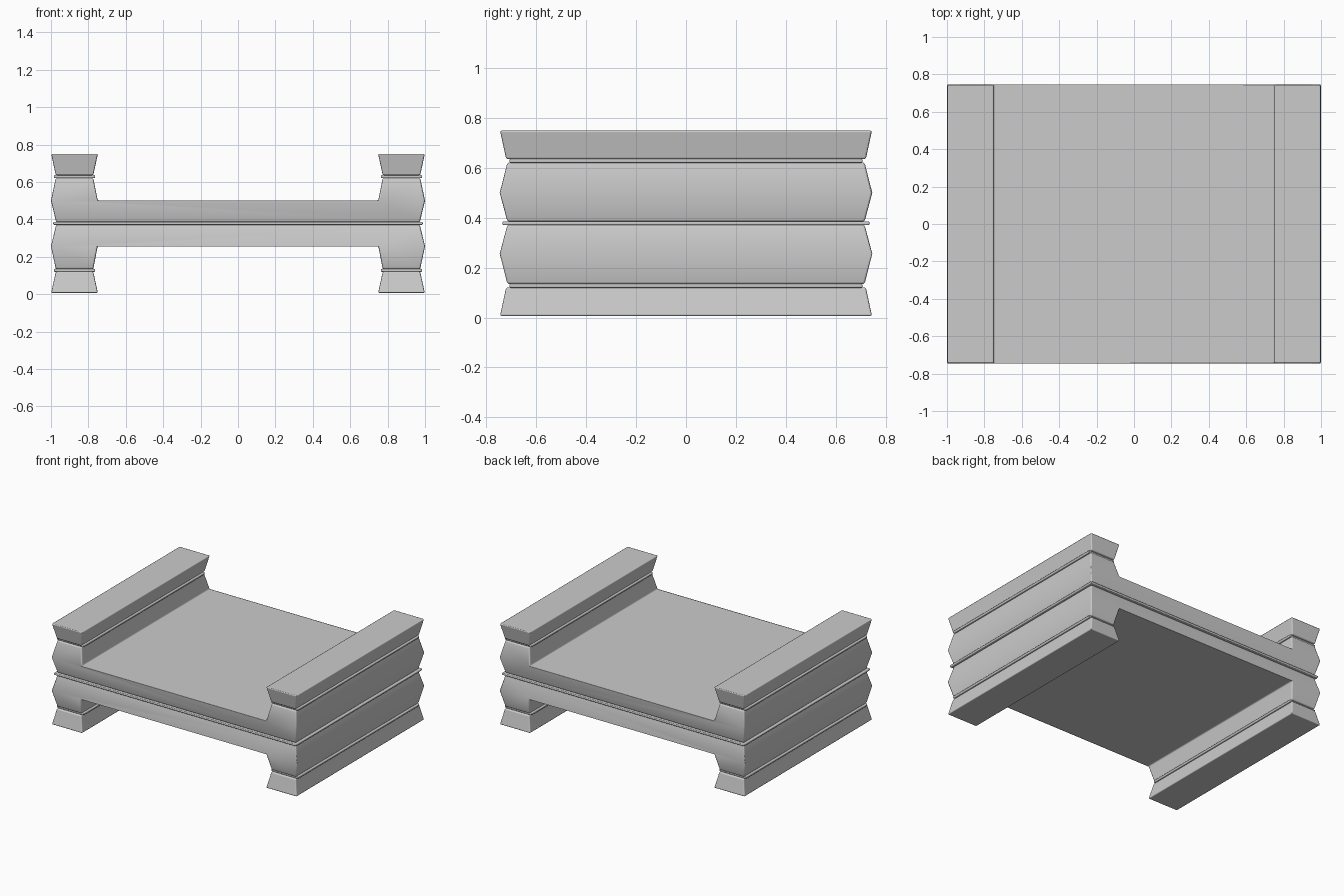
import bpy, bmesh, math

if "Cube" in bpy.data.objects:
    bpy.data.objects.remove(bpy.data.objects["Cube"])

MID = 0.378   # the model is mirrored above and below this height


def finish(name, bm, width):
    bmesh.ops.recalc_face_normals(bm, faces=bm.faces)
    me = bpy.data.meshes.new(name)
    bm.to_mesh(me)
    bm.free()
    ob = bpy.data.objects.new(name, me)
    bpy.context.collection.objects.link(ob)
    bev = ob.modifiers.new("rounded_edges", "BEVEL")
    bev.width, bev.segments = width, 2
    bev.limit_method, bev.angle_limit = "ANGLE", math.radians(35)
    bev.harden_normals = True
    bpy.ops.object.select_all(action="DESELECT")
    ob.select_set(True)
    bpy.context.view_layer.objects.active = ob
    bpy.ops.object.shade_smooth_by_angle(angle=math.radians(35))
    return ob


def extruded(name, panels, flip, width):
    """Panels of (x, y_half, z) points form the front; they are mirrored to the back and joined by side walls."""
    bm, cache = bmesh.new(), {}

    def vert(x, y, z):
        key = (x, y, z)
        if key not in cache:
            cache[key] = bm.verts.new((x, y, 2 * MID - z if flip else z))
        return cache[key]

    edges = [(p[i], p[(i + 1) % len(p)]) for p in panels for i in range(len(p))]
    for p in panels:
        for s in (-1, 1):
            bm.faces.new([vert(x, s * y, z) for x, y, z in p])
    for (a, b) in edges:
        if (b, a) not in edges:      # outline edges only
            bm.faces.new([vert(a[0], -a[1], a[2]), vert(b[0], -b[1], b[2]),
                          vert(b[0], b[1], b[2]), vert(a[0], a[1], a[2])])
    return finish(name, bm, width)


def prism(name, x0, x1, y, z0, z1, flare=0.0, flip=False, width=0.008):
    """Box whose top flares outward."""
    f = flare
    extruded(name, [[(x0, y, z0), (x1, y, z0), (x1 + f, y + f, z1), (x0 - f, y + f, z1)]], flip, width)


# upper and lower half: slab with two uprights, bulging at the slab surface
W, B, T = 0.747, 0.716, 0.716
for flip, tag in ((False, "upper"), (True, "lower")):
    slab = [(-0.972, B, 0.384), (0.972, B, 0.384), (1.0, W, 0.5),
            (0.75, W, 0.5), (-0.75, W, 0.5), (-1.0, W, 0.5)]
    right = [(0.75, W, 0.5), (1.0, W, 0.5), (0.974, T, 0.622), (0.774, T, 0.622)]
    left = [(-x, y, z) for x, y, z in reversed(right)]
    extruded(tag + "_body", [slab, right, left], flip, 0.009)

    # bead and flared rail on each side
    for s, side in ((-1, "left"), (1, "right")):
        a, b = sorted((s * 0.764, s * 0.985))
        prism(f"{tag}_{side}_bead", a, b, 0.708, 0.620, 0.637, 0, flip, 0.006)
        a, b = sorted((s * 0.774, s * 0.974))
        prism(f"{tag}_{side}_rail", a, b, 0.721, 0.635, 0.75, 0.025, flip, 0.008)

# thin bead around the middle seam
prism("middle_bead", -0.988, 0.988, 0.736, MID - 0.008, MID + 0.008, 0, False, 0.006)
